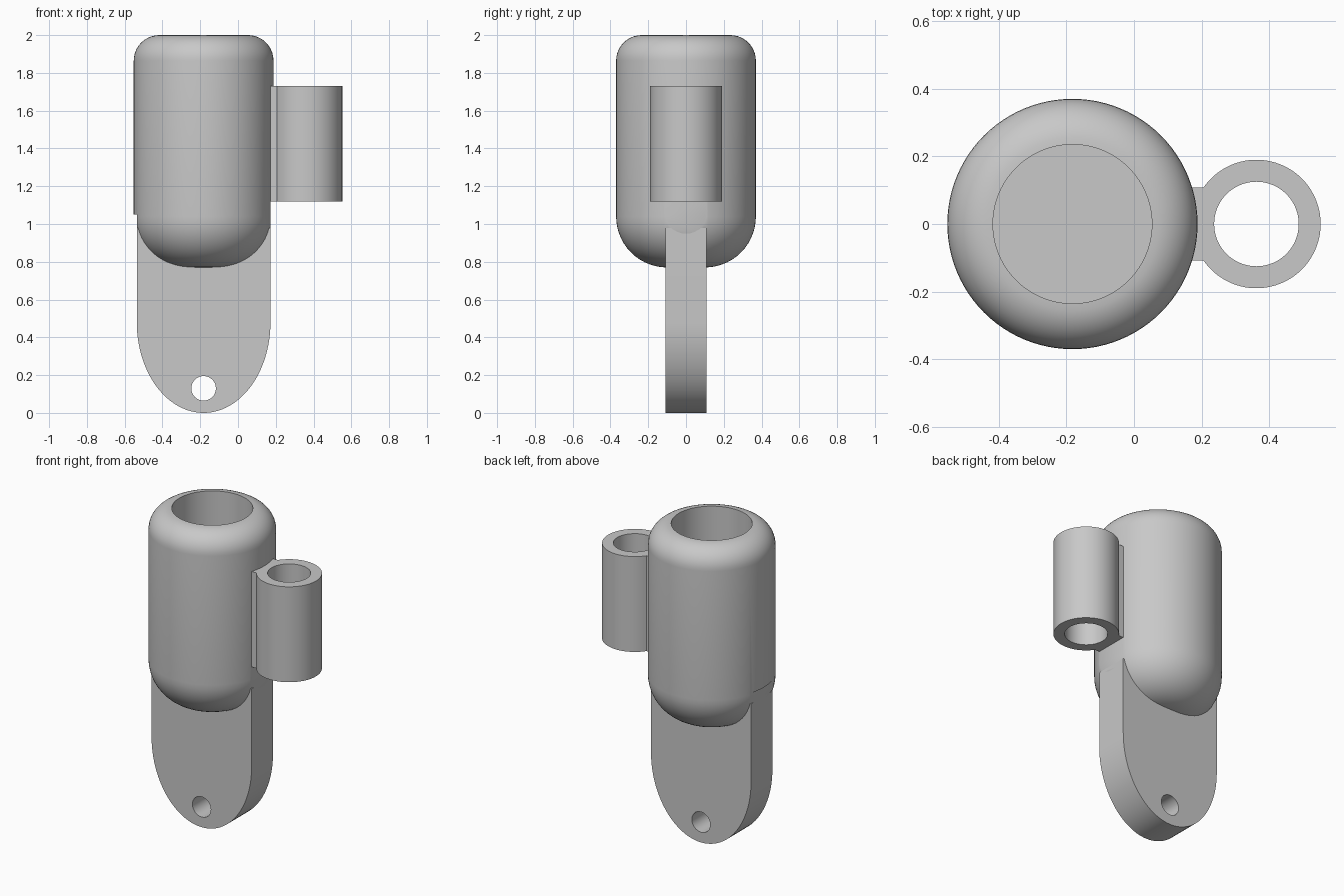
import bpy, bmesh, math
from mathutils import Matrix

cube = bpy.data.objects.get("Cube")
if cube:
    bpy.data.objects.remove(cube, do_unlink=True)

grey = bpy.data.materials.new("light grey")
grey.use_nodes = True
grey.diffuse_color = (0.58, 0.58, 0.58, 1)
grey.node_tree.nodes["Principled BSDF"].inputs["Base Color"].default_value = (0.58, 0.58, 0.58, 1)

BODY_X, BODY_R = -0.182, 0.37
PLATE_W, PLATE_Y = 0.354, 0.108
TUBE_X = 0.362


def make(name, bm):
    bmesh.ops.recalc_face_normals(bm, faces=bm.faces)
    mesh = bpy.data.meshes.new(name)
    bm.to_mesh(mesh)
    bm.free()
    mesh.materials.append(grey)
    obj = bpy.data.objects.new(name, mesh)
    bpy.context.collection.objects.link(obj)
    return obj


def arc(cx, cy, rx, ry, start, end, n):
    angles = [math.radians(start + (end - start) * i / n) for i in range(n + 1)]
    return [(cx + rx * math.cos(a), cy + ry * math.sin(a)) for a in angles]


def prism(name, outline, low, high, upright=False):
    """Extrude a 2D outline along z, or an (x, z) outline along y."""
    bm = bmesh.new()
    face = bm.faces.new([bm.verts.new((x, y, low)) for x, y in outline])
    ext = bmesh.ops.extrude_face_region(bm, geom=[face])
    verts = [v for v in ext["geom"] if isinstance(v, bmesh.types.BMVert)]
    bmesh.ops.translate(bm, verts=verts, vec=(0, 0, high - low))
    if upright:
        bm.transform(Matrix.Rotation(math.pi / 2, 4, "X"))
    return make(name, bm)


def box(name, x0, x1, y0, y1, z0, z1):
    return prism(name, [(x0, y0), (x1, y0), (x1, y1), (x0, y1)], z0, z1)


def cut(obj, cutter):
    mod = obj.modifiers.new("cut", "BOOLEAN")
    mod.operation = "DIFFERENCE"
    mod.solver = "EXACT"
    mod.object = cutter
    cutter.hide_render = True
    bpy.context.view_layer.objects.active = obj
    bpy.ops.object.modifier_apply(modifier=mod.name)
    bpy.data.objects.remove(cutter, do_unlink=True)


def smooth(obj):
    bpy.ops.object.select_all(action="DESELECT")
    obj.select_set(True)
    bpy.context.view_layer.objects.active = obj
    bpy.ops.object.shade_smooth_by_angle(angle=math.radians(30))


# Rounded cup, spun from its half section
section = [(0, 0.77)]
section += arc(0.10, 1.04, 0.27, 0.27, -90, 0, 14)
section += arc(0.235, 1.865, 0.135, 0.135, 0, 90, 10)
section += [(0.235, 1.0), (0, 1.0)]
bm = bmesh.new()
verts = [bm.verts.new((r, 0, z)) for r, z in section]
edges = [bm.edges.new(pair) for pair in zip(verts, verts[1:])]
bmesh.ops.spin(bm, geom=verts + edges, cent=(0, 0, 0), axis=(0, 0, 1),
               angle=math.tau, steps=96, use_duplicate=False)
bmesh.ops.remove_doubles(bm, verts=bm.verts, dist=0.0005)
bmesh.ops.translate(bm, verts=bm.verts, vec=(BODY_X, 0, 0))
cup = make("cup", bm)

# Trim the cup flush with the narrow sides of the plate
cut(cup, box("left_trim", BODY_X + PLATE_W, 0.4, -0.3, 0.3, 0.6, 1.12))
cut(cup, box("right_trim", -0.8, BODY_X - PLATE_W, -0.3, 0.3, 0.6, 1.05))

# Hanging plate with a rounded lower end and a pin hole
outline = arc(BODY_X, 0.48, PLATE_W, 0.48, 180, 360, 48)
outline += [(BODY_X + PLATE_W, 0.98), (BODY_X - PLATE_W, 0.98)]
plate = prism("hanging_plate", outline, -PLATE_Y, PLATE_Y, upright=True)
cut(plate, prism("pin_hole", arc(BODY_X, 0.13, 0.065, 0.065, 0, 348.75, 31),
                 -0.3, 0.3, upright=True))

# Side tube joined to the cup by a short web
join = math.degrees(math.asin(PLATE_Y / 0.19))
outline = arc(TUBE_X, 0, 0.19, 0.19, -180 + join, 180 - join, 64)
outline += [(0.12, PLATE_Y), (0.12, -PLATE_Y)]
tube = prism("side_tube", outline, 1.12, 1.73)
cut(tube, prism("tube_bore", arc(TUBE_X, 0, 0.125, 0.125, 0, 354.375, 63), 1.0, 1.9))

for part in (cup, plate, tube):
    smooth(part)
